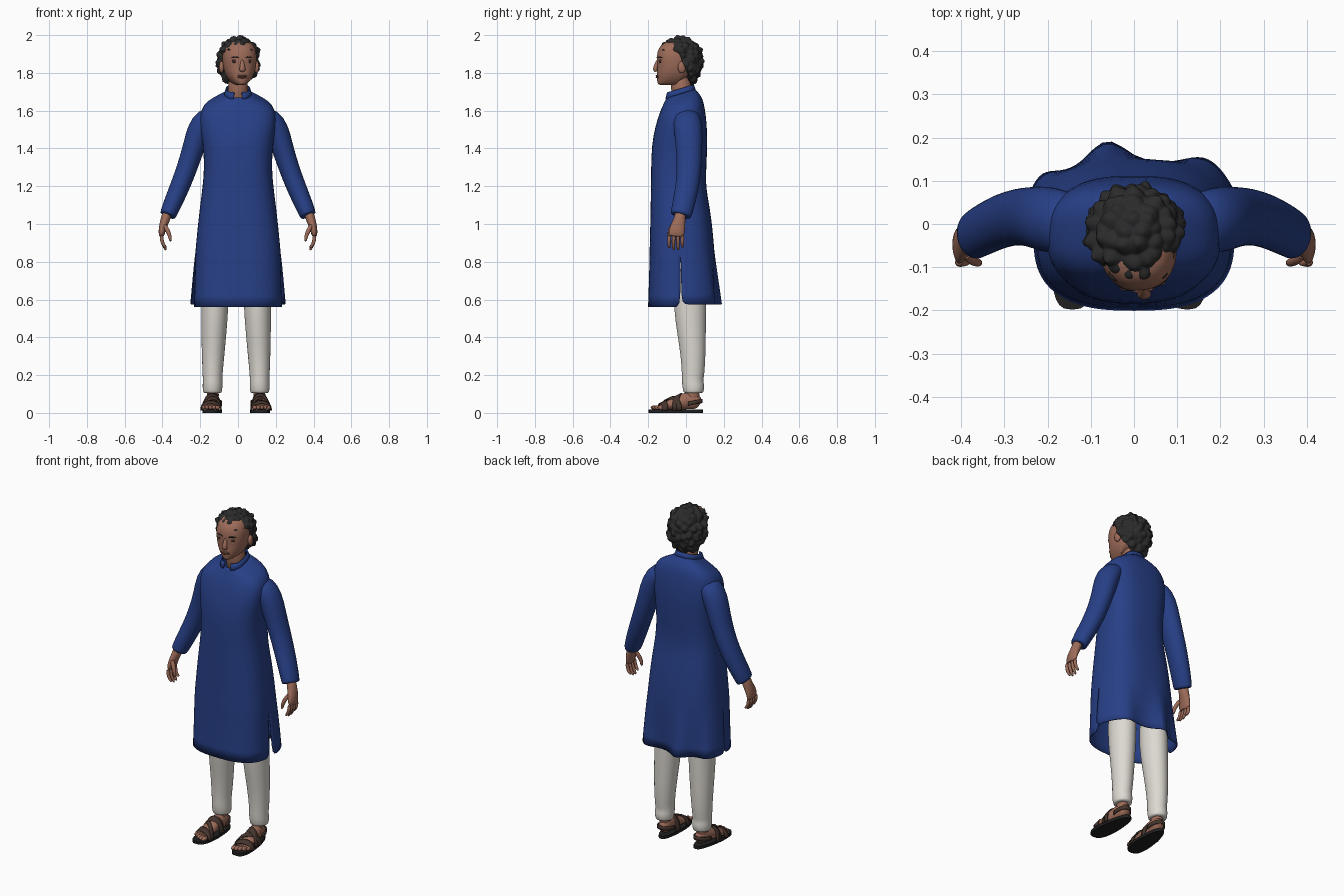
import bpy, bmesh, math
from mathutils import Vector, Matrix, noise

cube = bpy.data.objects.get("Cube")
if cube:
    bpy.data.objects.remove(cube)


def material(name, r, g, b):
    m = bpy.data.materials.new(name)
    m.use_nodes = True
    m.diffuse_color = (r, g, b, 1)
    bsdf = m.node_tree.nodes["Principled BSDF"]
    bsdf.inputs["Base Color"].default_value = (r, g, b, 1)
    bsdf.inputs["Roughness"].default_value = 0.8
    return m


BLUE = material("blue cloth", 0.02, 0.05, 0.24)
WHITE = material("white cloth", 0.72, 0.69, 0.64)
SKIN = material("skin", 0.34, 0.15, 0.1)
LIP = material("lips", 0.22, 0.085, 0.065)
HAIR = material("black hair", 0.024, 0.024, 0.024)
LEATHER = material("brown leather", 0.06, 0.035, 0.027)
SOLE = material("dark sole", 0.014, 0.014, 0.014)

HEAD_TURN = (Matrix.Translation((0.005, -0.03, 0)) @ Matrix.Rotation(math.radians(8), 4, "Z")
             @ Matrix.Translation((0, 0.03, 0)))


def finish(bm, name, mat, subsurf=0, thick=0, matrix=None, angle=60):
    """Turn a bmesh into a smooth shaded object."""
    bmesh.ops.remove_doubles(bm, verts=bm.verts, dist=1e-5)
    bmesh.ops.recalc_face_normals(bm, faces=bm.faces)
    me = bpy.data.meshes.new(name)
    bm.to_mesh(me)
    bm.free()
    if matrix:
        me.transform(matrix)
    ob = bpy.data.objects.new(name, me)
    bpy.context.scene.collection.objects.link(ob)
    me.materials.append(mat)
    if subsurf:
        mod = ob.modifiers.new("Subdivision", "SUBSURF")
        mod.levels = mod.render_levels = subsurf
    if thick:
        mod = ob.modifiers.new("Thickness", "SOLIDIFY")
        mod.thickness, mod.offset = thick, 0
    bpy.ops.object.select_all(action="DESELECT")
    ob.select_set(True)
    bpy.context.view_layer.objects.active = ob
    bpy.ops.object.shade_smooth_by_angle(angle=math.radians(angle))
    return ob


def loft(bm, rings, closed=True, caps=False):
    rows = [[bm.verts.new(p) for p in r] for r in rings]
    n = len(rows[0])
    for a, b in zip(rows, rows[1:]):
        for i in range(n if closed else n - 1):
            j = (i + 1) % n
            bm.faces.new((a[i], a[j], b[j], b[i]))
    if caps:
        bm.faces.new(rows[0])
        bm.faces.new(rows[-1])


def power(c, e):
    return math.copysign(abs(c) ** e, c)


def ring(angles, z, w, front, back, tilt=0, yc=-0.03, e=0.75):
    """Level outline with its own half width, front and back reach."""
    pts = []
    for t in angles:
        s = math.sin(t)
        y = yc + (back - yc if s > 0 else yc - front) * power(s, e)
        pts.append(Vector((w * power(math.cos(t), e), y, z + tilt * (y - yc))))
    return pts


def tube(name, path, mat, ref=(0, 1, 0), n=14, subsurf=1, matrix=None):
    """Capped tube; each path point is x, y, z, radius across, radius along ref."""
    bm = bmesh.new()
    c = [Vector(p[:3]) for p in path]
    rings = []
    for i, p in enumerate(path):
        d = (c[min(i + 1, len(c) - 1)] - c[max(i - 1, 0)]).normalized()
        u = d.cross(Vector(ref)).normalized()
        v = u.cross(d)
        rings.append([c[i] + u * p[3] * math.cos(2 * math.pi * k / n)
                      + v * p[4] * math.sin(2 * math.pi * k / n) for k in range(n)])
    loft(bm, rings, caps=True)
    return finish(bm, name, mat, subsurf, matrix=matrix)


def ball(name, loc, size, mat, matrix=None):
    bm = bmesh.new()
    bmesh.ops.create_uvsphere(bm, u_segments=16, v_segments=10, radius=1,
                              matrix=Matrix.Translation(loc) @ Matrix.Diagonal((*size, 1)))
    return finish(bm, name, mat, matrix=matrix)


def arc(a, b, n):
    return [a + (b - a) * i / n for i in range(n + 1)]


# Tunic: closed upper body, then front and back panels split at the sides
N = 48
full = arc(0, 2 * math.pi, N)[:-1]
upper = [(1.69, .065, -.10, .045, .3), (1.667, .11, -.112, .062, .3), (1.64, .165, -.125, .083, .25),
         (1.6, .197, -.14, .095, .2), (1.52, .2, -.162, .108, .1), (1.42, .182, -.178, .11),
         (1.3, .175, -.182, .105), (1.2, .184, -.182, .10), (1.08, .2, -.185, .125),
         (.95, .214, -.187, .14), (.86, .222, -.19, .147)]
bm = bmesh.new()
loft(bm, [ring(full, *r) for r in upper])
front_rows = [upper[-1], (.78, .224, -.191, .15), (.68, .226, -.194, .15), (.56, .23, -.198, .15)]
back_rows = [upper[-1], (.78, .231, -.19, .147), (.68, .24, -.19, .144), (.575, .25, -.19, .14)]
loft(bm, [ring(arc(math.pi, 2 * math.pi, N // 2), *r) for r in front_rows], closed=False)
back_panel = [ring(arc(0, math.pi, N // 2), *r) for r in back_rows]
for row, drop in zip(back_panel, (0, .25, .6, 1)):
    for p in row:
        for x, height, spread in ((-.06, .062, .045), (.17, .035, .06), (-.22, .03, .04)):
            p.y += drop * height * math.exp(-((p.x - x) / spread) ** 2)
loft(bm, back_panel, closed=False)
finish(bm, "tunic", BLUE, subsurf=1, thick=.006)

# Standing collar with a front opening
bm = bmesh.new()
gap = arc(-math.pi / 2 + .22, 1.5 * math.pi - .22, 32)
loft(bm, [ring(gap, 1.683, .07, -.107, .048, .3), ring(gap, 1.7, .066, -.103, .044, .3),
          ring(gap, 1.716, .061, -.098, .038, .3)], closed=False)
finish(bm, "collar", BLUE, thick=.007)

# Neck and head
tube("neck", [(0, -.015, 1.62, .055, .055), (0, -.02, 1.7, .054, .056), (0, -.035, 1.79, .055, .06)], SKIN)
bm = bmesh.new()
face = [(1.735, .025, -.148, -.1), (1.745, .042, -.153, -.07), (1.77, .064, -.155, -.01),
        (1.795, .077, -.155, .03), (1.83, .087, -.153, .055), (1.87, .091, -.156, .07),
        (1.91, .09, -.154, .07), (1.95, .075, -.135, .055), (1.97, .045, -.1, .02)]
loft(bm, [ring(arc(0, 2 * math.pi, 28)[:-1], *r, yc=-.05, e=.88) for r in face], caps=True)
finish(bm, "head", SKIN, subsurf=1, matrix=HEAD_TURN)
tube("nose", [(0, -.146, 1.872, .008, .008), (0, -.158, 1.845, .011, .011), (0, -.167, 1.82, .018, .013),
              (0, -.158, 1.806, .015, .012)], SKIN, matrix=HEAD_TURN)
for part, z, h in (("upper_lip", 1.785, .005), ("lower_lip", 1.777, .006)):
    ball(part, (0, -.152, z), (.025, .009, h), LIP, HEAD_TURN)
for s, side in ((1, "left"), (-1, "right")):
    ball(side + "_eye", (s * .036, -.143, 1.858), (.014, .006, .006), HAIR, HEAD_TURN)
    ball(side + "_eyelid", (s * .036, -.141, 1.867), (.018, .009, .006), SKIN, HEAD_TURN)
    tube(side + "_eyebrow", [(s * .015, -.152, 1.879, .003, .004), (s * .037, -.149, 1.885, .003, .005),
                             (s * .06, -.133, 1.879, .003, .003)], HAIR, ref=(0, 0, 1), n=8, matrix=HEAD_TURN)
    ball(side + "_ear", (s * .094, -.035, 1.83), (.013, .022, .032), SKIN, HEAD_TURN)

# Curly hair: a lumpy shell that sinks into the head around the face
bm = bmesh.new()
bmesh.ops.create_icosphere(bm, subdivisions=6, radius=1)
for v in bm.verts:
    d = v.co.copy()
    low = max(0, -d.z)
    p = Vector((d.x * .111 * (1 + .2 * low), d.y * .118, d.z * (.112 if d.z > 0 else .155)))
    p += Vector((0, -.03 + .015 * low, 1.878))
    lump = noise.voronoi(p * 27)[0][0]
    wobble = noise.noise(p * 30) * .014
    hairline = -.05 + (1.9 - p.z) * .45
    if p.z < 1.918 + wobble and p.y < hairline + wobble:
        p = Vector((0, -.03, 1.86)) + (p - Vector((0, -.03, 1.86))) * .62
    else:
        p += d * (.016 - .03 * lump + .3 * wobble)
    v.co = p
finish(bm, "curly_hair", HAIR, matrix=HEAD_TURN, angle=80)


def strap(name, x, y_in, y_out, w, h, width, s, base=.012):
    """Leather band arching over the foot, slanting from inner to outer side."""
    bm = bmesh.new()
    rows = []
    for off in (-width / 2, width / 2):
        row = []
        for t in arc(0, math.pi, 16):
            c = math.cos(t)
            y = (y_in + y_out) / 2 + c * (y_out - y_in) / 2 + off
            row.append((s * (x + w * c) - .01, y, base + (h + off * .5) * power(math.sin(t), .8)))
        rows.append(row)
    loft(bm, rows, closed=False)
    finish(bm, name, LEATHER, thick=.007)


for s, side in ((1, "left"), (-1, "right")):
    # Sleeve
    sleeve = [(.12, .0, 1.575, .04, .06), (.17, .005, 1.56, .063, .075), (.207, .012, 1.5, .066, .077),
              (.236, .017, 1.4, .058, .07), (.269, .017, 1.3, .055, .066), (.306, .008, 1.2, .053, .063),
              (.35, -.014, 1.1, .049, .06), (.37, -.026, 1.05, .044, .057), (.373, -.028, 1.043, .043, .056)]
    tube(side + "_sleeve", [(s * x, *r) for x, *r in sleeve], BLUE, n=20)
    # Hand with curled fingers and thumb
    palm = [(.372, -.028, 1.07, .027, .031), (.384, -.033, 1.025, .026, .031), (.397, -.043, .99, .022, .04),
            (.404, -.051, .955, .018, .044), (.405, -.053, .93, .013, .042)]
    tube(side + "_palm", [(s * x, *r) for x, *r in palm], SKIN)
    for i, tip in enumerate((.872, .858, .86, .877)):
        y = -.088 + i * .0235
        finger = [(.405, y, .945, .011, .011), (.404, y - .002, .91, .011, .0105),
                  (.394, y - .002, .888, .0095, .0095), (.38, y, tip, .007, .007)]
        tube(f"{side}_finger_{i + 1}", [(s * x, *r) for x, *r in finger], SKIN, n=8)
    thumb = [(.392, -.068, 1.0, .013, .015), (.372, -.085, .965, .013, .013),
             (.36, -.09, .935, .011, .011), (.357, -.09, .905, .007, .007)]
    tube(side + "_thumb", [(s * x, *r) for x, *r in thumb], SKIN, n=8)

    # Trouser leg, gathered near the ankle
    leg = [(.11, .02, .8, .075, .09), (.112, .02, .56, .073, .088), (.118, .03, .42, .067, .076),
           (.122, .038, .3, .06, .066), (.125, .038, .2, .053, .06), (.124, .034, .165, .052, .056),
           (.125, .04, .14, .054, .06), (.125, .04, .11, .05, .053), (.125, .04, .104, .048, .051)]
    tube(side + "_trouser_leg", [(s * x - .01, *r) for x, *r in leg], WHITE, n=20)

    # Foot and toes
    foot = [(.12, .075, .045, .022, .025), (.12, .055, .06, .034, .045), (.122, .01, .068, .036, .05),
            (.128, -.05, .052, .04, .036), (.133, -.11, .036, .047, .022), (.134, -.145, .03, .044, .013)]
    tube(side + "_foot", [(s * x - .01, *r) for x, *r in foot], SKIN, ref=(0, 0, 1))
    tube(side + "_ankle", [(s * .122 - .01, .035, .05, .034, .04), (s * .124 - .01, .037, .14, .036, .04)], SKIN)
    for i in range(5):
        ball(f"{side}_toe_{i + 1}", (s * (.099 + i * .0185) - .01, -.163 + i * i * .0023, .028),
             (.013 - i * .001, .024, .012), SKIN)

    # Sandal: shaped sole and crossing straps
    bm = bmesh.new()
    outline = []
    for t in arc(0, 2 * math.pi, 32)[:-1]:
        y = -.054 - .144 * math.cos(t)
        half = (.05 + .011 * math.cos(t)) * power(math.sin(t), .7)
        outline.append(Vector((s * (.124 - (y + .05) * .06 + half) - .01, y, 0)))
    loft(bm, [outline, [p + Vector((0, 0, .017)) for p in outline]], caps=True)
    finish(bm, side + "_sandal_sole", SOLE, angle=40)
    strap(side + "_toe_strap", .133, -.135, -.11, .053, .045, .03, s)
    strap(side + "_cross_strap", .13, -.12, -.035, .05, .068, .026, s)
    strap(side + "_instep_strap", .127, -.025, -.055, .047, .083, .034, s)
    # Heel band
    bm = bmesh.new()
    band = arc(-.25, math.pi + .25, 20)
    loft(bm, [[(s * .121 - .01 + .043 * math.cos(t), .025 + .06 * math.sin(t), z + .012 * math.sin(t))
               for t in band] for z in (.04, .062)], closed=False)
    finish(bm, side + "_heel_band", LEATHER, thick=.006)
